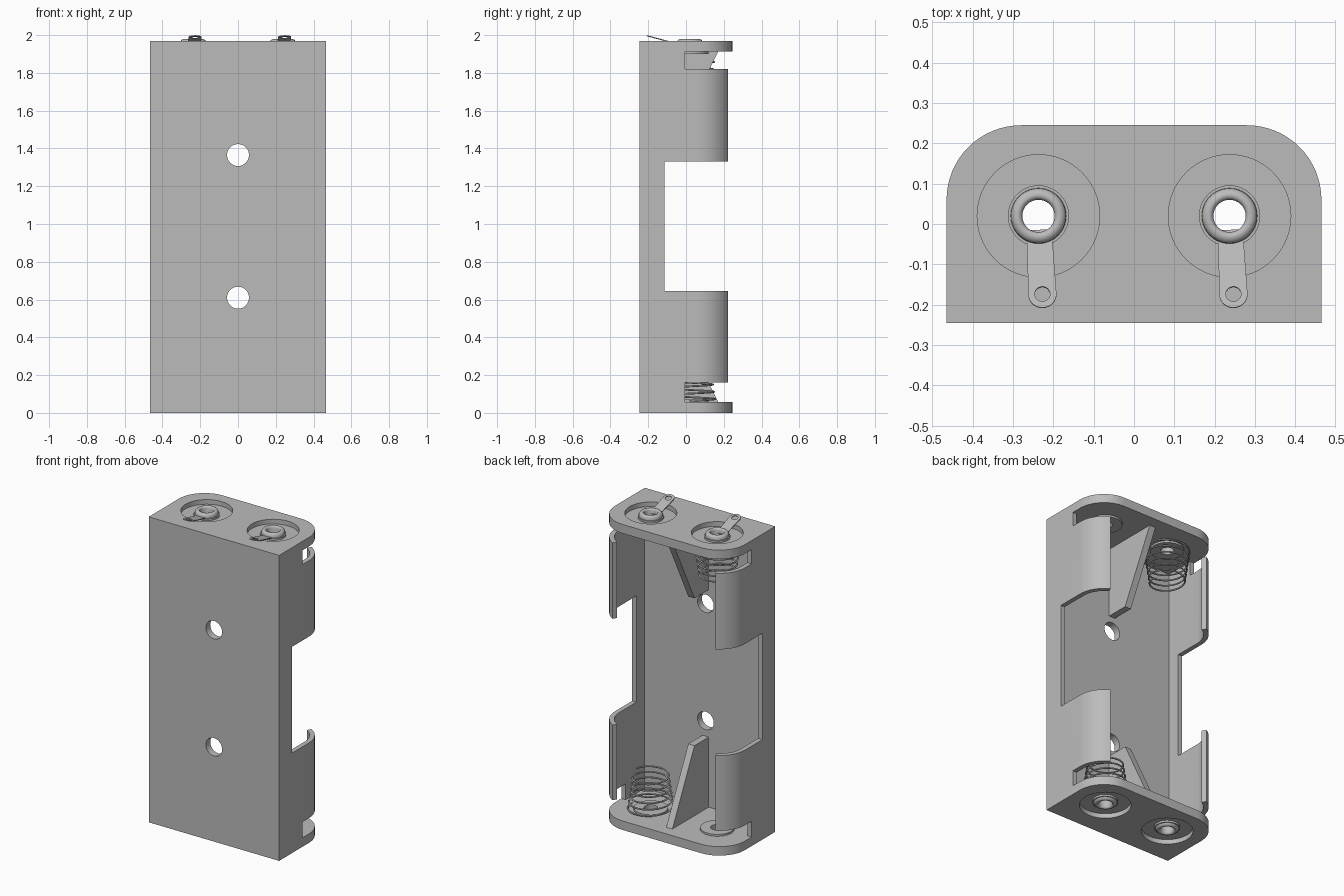
import bpy, bmesh
from math import sin, cos, pi, radians
from mathutils import Matrix, Vector

cube = bpy.data.objects.get("Cube")
if cube:
    bpy.data.objects.remove(cube)

H = 1.97                      # body height
W, D = 0.465, 0.245           # half width, half depth
R, STEPS = 0.185, 16          # back corner rounding
T = 0.03                      # wall thickness
PLATE = 0.058                 # end plate thickness
FLOOR = -0.2                  # inner face of the front panel
CX, CY = 0.237, 0.02          # cell axis

grey = bpy.data.materials.new("plain_grey")
grey.use_nodes = True
colour = (0.5, 0.5, 0.5, 1)
grey.diffuse_color = colour
grey.node_tree.nodes["Principled BSDF"].inputs["Base Color"].default_value = colour


def finish(name, bm):
    bmesh.ops.recalc_face_normals(bm, faces=bm.faces)
    mesh = bpy.data.meshes.new(name)
    bm.to_mesh(mesh)
    bm.free()
    mesh.materials.append(grey)
    ob = bpy.data.objects.new(name, mesh)
    bpy.context.collection.objects.link(ob)
    return ob


def prism(name, outline, low, high, axis="z"):
    """Extrude a flat outline along z, or a (y, z) outline along x."""
    bm = bmesh.new()
    place = (lambda p: (p[0], p[1], low)) if axis == "z" else (lambda p: (low, p[0], p[1]))
    face = bm.faces.new([bm.verts.new(place(p)) for p in outline])
    new = bmesh.ops.extrude_face_region(bm, geom=[face])["geom"]
    step = Vector((0, 0, high - low)) if axis == "z" else Vector((high - low, 0, 0))
    bmesh.ops.translate(bm, vec=step, verts=[v for v in new if isinstance(v, bmesh.types.BMVert)])
    return finish(name, bm)


def drill(name, radius, depth, matrix, sides=48):
    bm = bmesh.new()
    bmesh.ops.create_cone(bm, cap_ends=True, segments=sides, radius1=radius,
                          radius2=radius, depth=depth, matrix=matrix)
    return finish(name, bm)


def combine(target, tool, operation):
    """Apply a boolean and discard the tool."""
    mod = target.modifiers.new("combine", "BOOLEAN")
    mod.object, mod.operation, mod.solver = tool, operation, "EXACT"
    bpy.context.view_layer.objects.active = target
    bpy.ops.object.modifier_apply(modifier=mod.name)
    bpy.data.objects.remove(tool)


def smooth(ob, degrees=30):
    bpy.ops.object.select_all(action="DESELECT")
    ob.select_set(True)
    bpy.context.view_layer.objects.active = ob
    bpy.ops.object.shade_smooth_by_angle(angle=radians(degrees))


def corner(radius, steps):
    """Points of the rounded back corner on the +x side."""
    return [(W - R + radius * cos(i * pi / 2 / STEPS),
             D - R + radius * sin(i * pi / 2 / STEPS)) for i in range(steps + 1)]


def flip(points):
    return [(-x, y) for x, y in reversed(points)]


def rect(a0, a1, b0, b1):
    return [(a0, b0), (a1, b0), (a1, b1), (a0, b1)]


# Channel body: front panel plus two side walls curling over the cells
half = [(W, -D)] + corner(R, 11) + corner(R - T, 11)[::-1] + [(W - T, FLOOR)]
body = prism("holder_body", half + flip(half), 0, H)

# Side wall openings: finger window in the middle, slots beside the end plates
for low, high, start in ((PLATE, 0.16, -0.005), (0.645, 1.33, -0.115), (1.82, H - PLATE, -0.005)):
    combine(body, prism("wall_cutter", rect(-1, 1, start, 1), low, high), "DIFFERENCE")

# End plates with rounded back corners
back = corner(R, STEPS)
plate_outline = [(W, -D)] + back + flip(back) + [(-W, -D)]
for low in (0, H - PLATE):
    combine(body, prism("end_plate", plate_outline, low, low + PLATE), "UNION")

# Tapered dividing ribs between the cells
for end in (False, True):
    shape = [(FLOOR - 0.02, 0.03), (0.185, 0.03), (0.17, PLATE), (-0.055, 0.51), (FLOOR - 0.02, 0.51)]
    if end:
        shape = [(y, H - z) for y, z in shape]
    combine(body, prism("rib", shape, -0.022, 0.022, "x"), "UNION")

# Screw holes in the front panel
for z in (0.61, 1.365):
    place = Matrix.Translation((0, -D, z)) @ Matrix.Rotation(pi / 2, 4, "X")
    combine(body, drill("screw_cutter", 0.058, 0.2, place), "DIFFERENCE")

# Contact recesses and rivet holes in both plates
for x in (-CX, CX):
    for z in (0, H):
        place = Matrix.Translation((x, CY, z))
        combine(body, drill("recess_cutter", 0.152, 0.06, place, 64), "DIFFERENCE")
        combine(body, drill("rivet_cutter", 0.048, 0.3, place), "DIFFERENCE")
smooth(body)


def rivet(name, x, top, rim):
    """Hollow rivet turned from a closed profile of radius and height."""
    profile = [(0.04, 1.9), (0.04, rim - 0.012), (0.044, rim - 0.003), (0.052, rim),
               (0.062, rim - 0.004), (0.068, rim - 0.012), (0.069, 1.952), (0.076, 1.952),
               (0.076, 1.94), (0.05, 1.94), (0.05, 1.912), (0.1, 1.912), (0.1, 1.9)]
    bm = bmesh.new()
    sides = 40
    rings = []
    for i in range(sides):
        a = 2 * pi * i / sides
        rings.append([bm.verts.new((x + r * cos(a), CY + r * sin(a), z if top else H - z))
                      for r, z in profile])
    for i in range(sides):
        a, b = rings[i], rings[(i + 1) % sides]
        for j in range(len(profile)):
            k = (j + 1) % len(profile)
            bm.faces.new((a[j], a[k], b[k], b[j]))
    smooth(finish(name, bm), 50)


def spring(name, x, top):
    """Tapered wire coil standing on the inside of a plate."""
    turns, per = 6, 28
    curve = bpy.data.curves.new(name, "CURVE")
    curve.dimensions = "3D"
    curve.bevel_depth, curve.bevel_resolution = 0.005, 2
    curve.use_fill_caps = True
    line = curve.splines.new("POLY")
    line.points.add(turns * per)
    for i, p in enumerate(line.points):
        t = i / (turns * per)
        a = 2 * pi * i / per
        r = 0.135 - 0.032 * t
        z = PLATE + 0.006 + 0.23 * t
        p.co = (x + r * cos(a), CY + r * sin(a), H - z if top else z, 1)
    curve.materials.append(grey)
    bpy.context.collection.objects.link(bpy.data.objects.new(name, curve))


def solder_tab(name, x):
    """Slanted lug with an eyelet, rising towards the front."""
    r, length = 0.035, 0.145
    outline = [(r * cos(a), -length - r * sin(a)) for a in (i * pi / 16 for i in range(17))]
    tab = prism(name, outline + [(-0.031, 0.02), (0.031, 0.02)], 0, 0.005)
    combine(tab, drill("eyelet_cutter", 0.019, 0.1, Matrix.Translation((0, -length, 0)), 24), "DIFFERENCE")
    tab.data.transform(Matrix.Translation((x, CY, 0)) @ Matrix.Rotation(0.05, 4, "Z")
                       @ Matrix.Translation((0, -0.055, 1.948)) @ Matrix.Rotation(radians(-15), 4, "X"))
    smooth(tab)


# Contacts: rivets at all four ends, tabs on top, springs at opposite ends
for side, x in (("right", -CX), ("left", CX)):
    rivet("top_rivet_" + side, x, True, 1.979)
    rivet("bottom_rivet_" + side, x, False, 1.967)
    solder_tab("solder_tab_" + side, x)
spring("bottom_spring", CX, False)
spring("top_spring", -CX, True)
